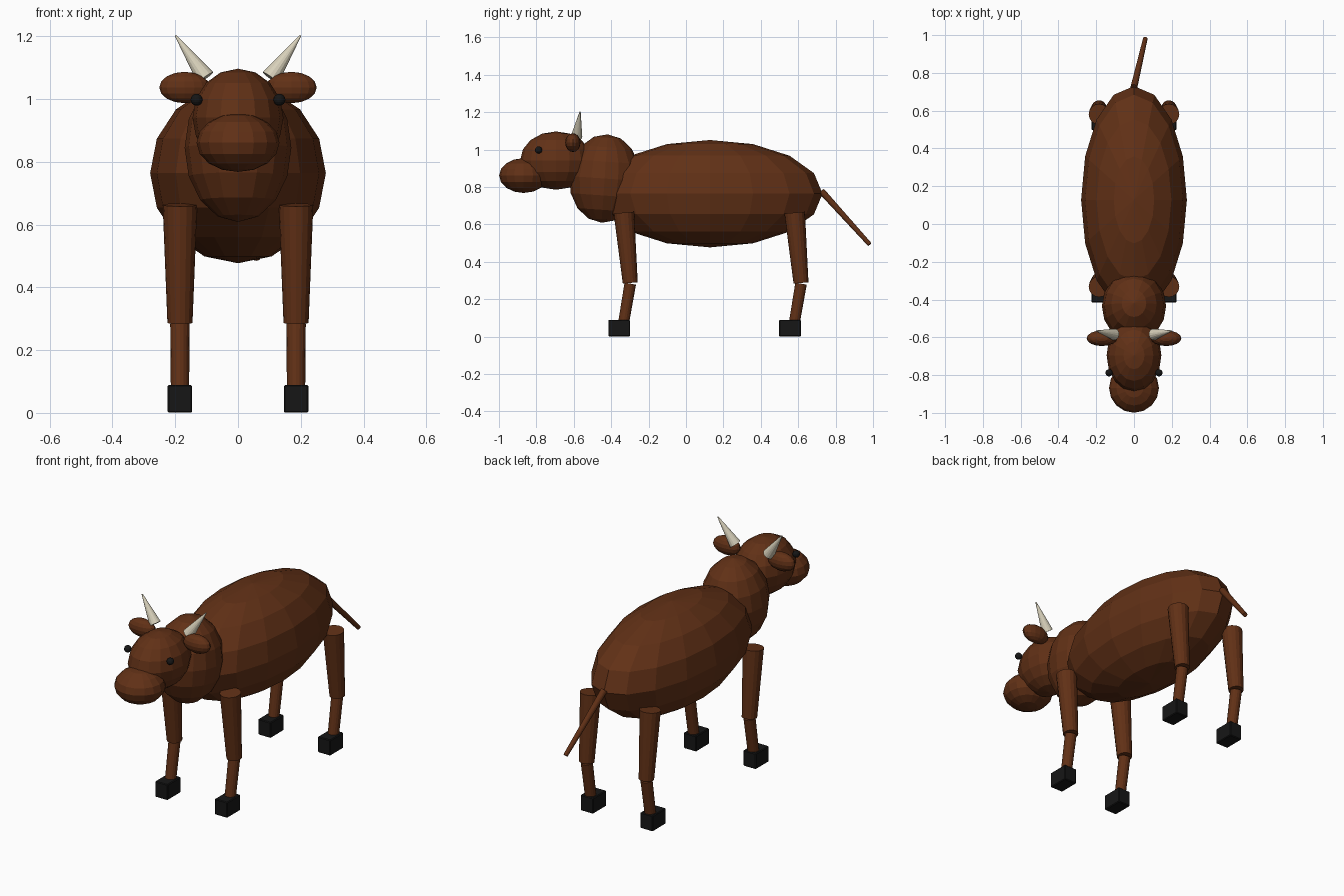
import bpy, math
from mathutils import Vector

if "Cube" in bpy.data.objects:
    bpy.data.objects.remove(bpy.data.objects["Cube"])


def material(name, rgb):
    m = bpy.data.materials.new(name)
    m.diffuse_color = (*rgb, 1)
    m.use_nodes = True
    m.node_tree.nodes["Principled BSDF"].inputs["Base Color"].default_value = m.diffuse_color
    return m


BROWN = material("brown hide", (0.12, 0.03, 0.008))
BLACK = material("black", (0.008, 0.008, 0.008))
HORN = material("horn beige", (0.68, 0.63, 0.49))


def finish(name, mat):
    o = bpy.context.object
    o.name = name
    o.data.materials.append(mat)
    return o


def ball(name, loc, radii, mat=BROWN, tilt=0, seg=16, rings=8):
    bpy.ops.mesh.primitive_uv_sphere_add(segments=seg, ring_count=rings, radius=1,
                                         location=loc, rotation=(tilt, 0, 0))
    o = finish(name, mat)
    o.scale = radii
    return o


def rod(name, a, b, r1, r2, mat=BROWN, sides=16):
    a, b = Vector(a), Vector(b)
    d = b - a
    bpy.ops.mesh.primitive_cone_add(vertices=sides, radius1=r1, radius2=r2, depth=d.length,
                                    location=(a + b) / 2,
                                    rotation=d.to_track_quat('Z', 'Y').to_euler())
    return finish(name, mat)


# Torso, neck, head and muzzle
ball("body", (0, 0.128, 0.764), (0.28, 0.602, 0.287))
ball("neck", (0, -0.435, 0.845), (0.17, 0.19, 0.237), tilt=math.radians(-4))
ball("head", (0, -0.695, 0.941), (0.145, 0.192, 0.156))
ball("muzzle", (0, -0.868, 0.861), (0.132, 0.131, 0.093))

# Tail
rod("tail", (0, 0.725, 0.777), (0.06, 0.982, 0.493), 0.018, 0.012)

for side, s in (("left", 1), ("right", -1)):
    # Head details
    ball(side + "_ear", (s * 0.17, -0.605, 1.037), (0.081, 0.041, 0.05))
    ball(side + "_eye", (s * 0.132, -0.788, 0.998), (0.019, 0.019, 0.019), BLACK)
    rod(side + "_horn", (s * 0.104, -0.585, 1.068), (s * 0.199, -0.566, 1.203),
        0.031, 0.003, HORN)
    # Legs: the rear pair repeats the front pair further back
    for end, dy in (("front", 0), ("rear", 0.913)):
        x = s * 0.185
        tag = f"{end}_{side}_"
        rod(tag + "upper_leg", (x, -0.332, 0.663), (x, -0.298, 0.287), 0.055, 0.04)
        rod(tag + "lower_leg", (x, -0.298, 0.283), (x, -0.336, 0.06), 0.031, 0.029)
        for part in ("upper_leg", "lower_leg"):
            bpy.data.objects[tag + part].location.y += dy
        bpy.ops.mesh.primitive_cube_add(size=1, location=(x, -0.357 + dy, 0.045))
        hoof = finish(tag + "hoof", BLACK)
        hoof.dimensions = (0.078, 0.117, 0.088)
        bpy.ops.object.transform_apply(location=False, rotation=False, scale=True)
        bevel = hoof.modifiers.new("soft_edges", 'BEVEL')
        bevel.width = 0.004
        bevel.segments = 1
